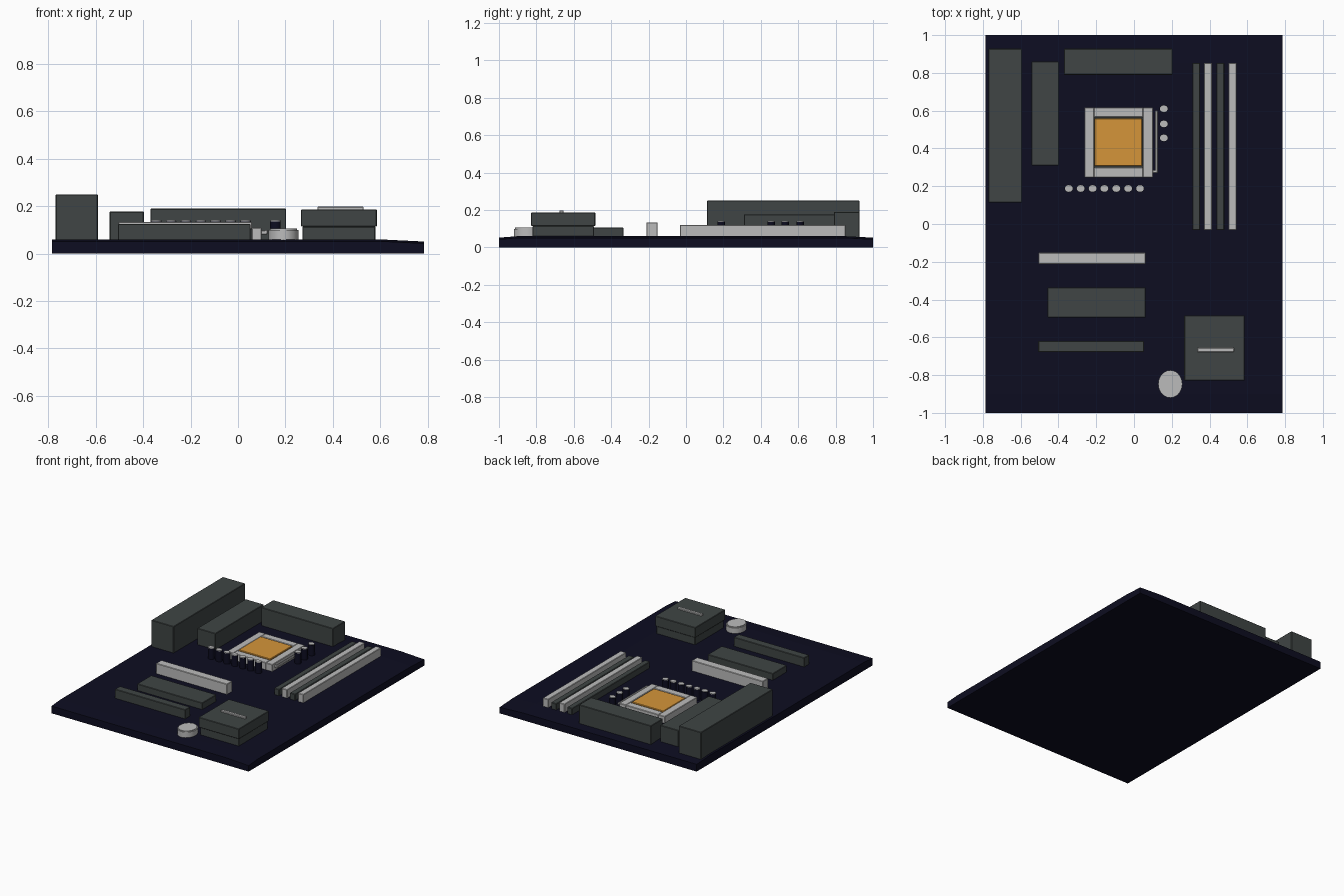
import bpy, bmesh, math

if "Cube" in bpy.data.objects:
    bpy.data.objects.remove(bpy.data.objects["Cube"])


def material(name, rgb):
    m = bpy.data.materials.new(name)
    m.diffuse_color = (*rgb, 1)
    m.use_nodes = True
    m.node_tree.nodes["Principled BSDF"].inputs["Base Color"].default_value = m.diffuse_color
    return m


NAVY = material("navy board", (0.004, 0.004, 0.015))
GREY = material("dark grey", (0.05, 0.059, 0.058))
LIGHT = material("light grey", (0.5, 0.5, 0.5))
ORANGE = material("orange", (0.66, 0.3, 0.042))


def finish(name, bm, mat):
    mesh = bpy.data.meshes.new(name)
    bmesh.ops.recalc_face_normals(bm, faces=bm.faces)
    bm.to_mesh(mesh)
    bm.free()
    mesh.materials.append(mat)
    ob = bpy.data.objects.new(name, mesh)
    bpy.context.collection.objects.link(ob)
    return ob


def box(name, x0, x1, y0, y1, z0, z1, mat, bevel=0.003):
    bm = bmesh.new()
    bmesh.ops.create_cube(bm, size=1)
    for v in bm.verts:
        v.co = (x1 if v.co.x > 0 else x0, y1 if v.co.y > 0 else y0, z1 if v.co.z > 0 else z0)
    if bevel:
        bmesh.ops.bevel(bm, geom=bm.edges[:], offset=bevel, segments=1, affect='EDGES')
    return finish(name, bm, mat)


def disc(name, x, y, rx, ry, z0, z1, mat, sides=20, bevel=0.0):
    bm = bmesh.new()
    bmesh.ops.create_cone(bm, cap_ends=True, segments=sides, radius1=1, radius2=1, depth=1)
    for v in bm.verts:
        v.co = (x + v.co.x * rx, y + v.co.y * ry, z1 if v.co.z > 0 else z0)
    if bevel:
        rim = [e for e in bm.edges if all(v.co.z > z1 - 1e-5 for v in e.verts)]
        bmesh.ops.bevel(bm, geom=rim, offset=bevel, segments=2, affect='EDGES')
    ob = finish(name, bm, mat)
    ob.data.shade_smooth()
    ob.data.set_sharp_from_angle(angle=math.radians(35))
    return ob


# Board, thinning a little towards its ends and right edge
bm = bmesh.new()
bmesh.ops.create_cube(bm, size=1)
for v in bm.verts:
    v.co = (v.co.x * 1.57, v.co.y * 2, 0.06 if v.co.z > 0 else 0)
for co, no in (((0.6, 0, 0), (1, 0, 0)), ((0, -0.9, 0), (0, 1, 0)), ((0, 0.85, 0), (0, 1, 0))):
    bmesh.ops.bisect_plane(bm, geom=bm.verts[:] + bm.edges[:] + bm.faces[:], plane_co=co, plane_no=no)
for v in bm.verts:
    if v.co.z > 0.03:
        if v.co.x > 0.7:
            v.co.z -= 0.009
        if abs(v.co.y) > 0.95:
            v.co.z -= 0.008
finish("circuit_board", bm, NAVY)

# Blocks and heatsinks around the processor
B = 0.045
box("rear_port_block", -0.77, -0.592, 0.113, 0.928, B, 0.25, GREY)
box("left_heatsink", -0.542, -0.397, 0.31, 0.86, B, 0.177, GREY)
box("top_heatsink", -0.37, 0.203, 0.79, 0.928, B, 0.19, GREY)

# Processor socket: four frame bars around a raised centre
fx0, fx1, fy0, fy1, w = -0.263, 0.1, 0.247, 0.617, 0.052
box("socket_base", fx0 + 0.01, fx1 - 0.01, fy0 + 0.01, fy1 - 0.01, B, 0.1, GREY, 0)
box("socket_frame_left", fx0, fx0 + w, fy0, fy1, B, 0.11, LIGHT)
box("socket_frame_right", fx1 - w, fx1, fy0, fy1, B, 0.11, LIGHT)
box("socket_frame_front", fx0 + w, fx1 - w, fy0, fy0 + w, B, 0.11, LIGHT)
box("socket_frame_back", fx0 + w, fx1 - w, fy1 - w, fy1, B, 0.11, LIGHT)
box("processor_lid", -0.21, 0.042, 0.306, 0.558, 0.095, 0.112, ORANGE)
box("socket_lever", 0.112, 0.126, 0.27, 0.6, 0.085, 0.1, LIGHT)
box("lever_post", 0.09, 0.124, 0.27, 0.285, 0.08, 0.098, LIGHT)

# Capacitors: dark cans with light tops
spots = [(-0.345 + i * 0.0628, 0.188) for i in range(7)]
spots += [(0.158, y) for y in (0.61, 0.53, 0.456)]
for i, (x, y) in enumerate(spots):
    disc(f"capacitor_can_{i + 1}", x, y, 0.023, 0.02, B, 0.136, NAVY, 14)
    disc(f"capacitor_top_{i + 1}", x, y, 0.022, 0.019, 0.136, 0.141, LIGHT, 14)

# Memory slots, alternating grey and light
for i, (x0, x1) in enumerate(((0.31, 0.35), (0.37, 0.414), (0.436, 0.478), (0.5, 0.543))):
    light = i % 2
    box(f"memory_slot_{i + 1}", x0, x1, -0.033, 0.853, B, 0.12 if light else 0.105,
        LIGHT if light else GREY)

# Expansion slots and drive cover
box("expansion_slot_light", -0.505, 0.06, -0.212, -0.152, B, 0.134, LIGHT)
box("drive_cover", -0.457, 0.062, -0.495, -0.335, B, 0.107, GREY)
box("expansion_slot_dark", -0.507, 0.053, -0.677, -0.62, B, 0.125, GREY)

# Chipset cooler in two tiers with a light bar
box("chipset_base", 0.272, 0.58, -0.82, -0.492, B, 0.114, GREY)
box("chipset_cover", 0.266, 0.586, -0.828, -0.485, 0.114, 0.187, GREY)
box("chipset_bar", 0.335, 0.53, -0.677, -0.655, 0.18, 0.198, LIGHT)

# Coin battery
disc("battery", 0.192, -0.847, 0.064, 0.073, B, 0.105, LIGHT, 28, 0.006)
